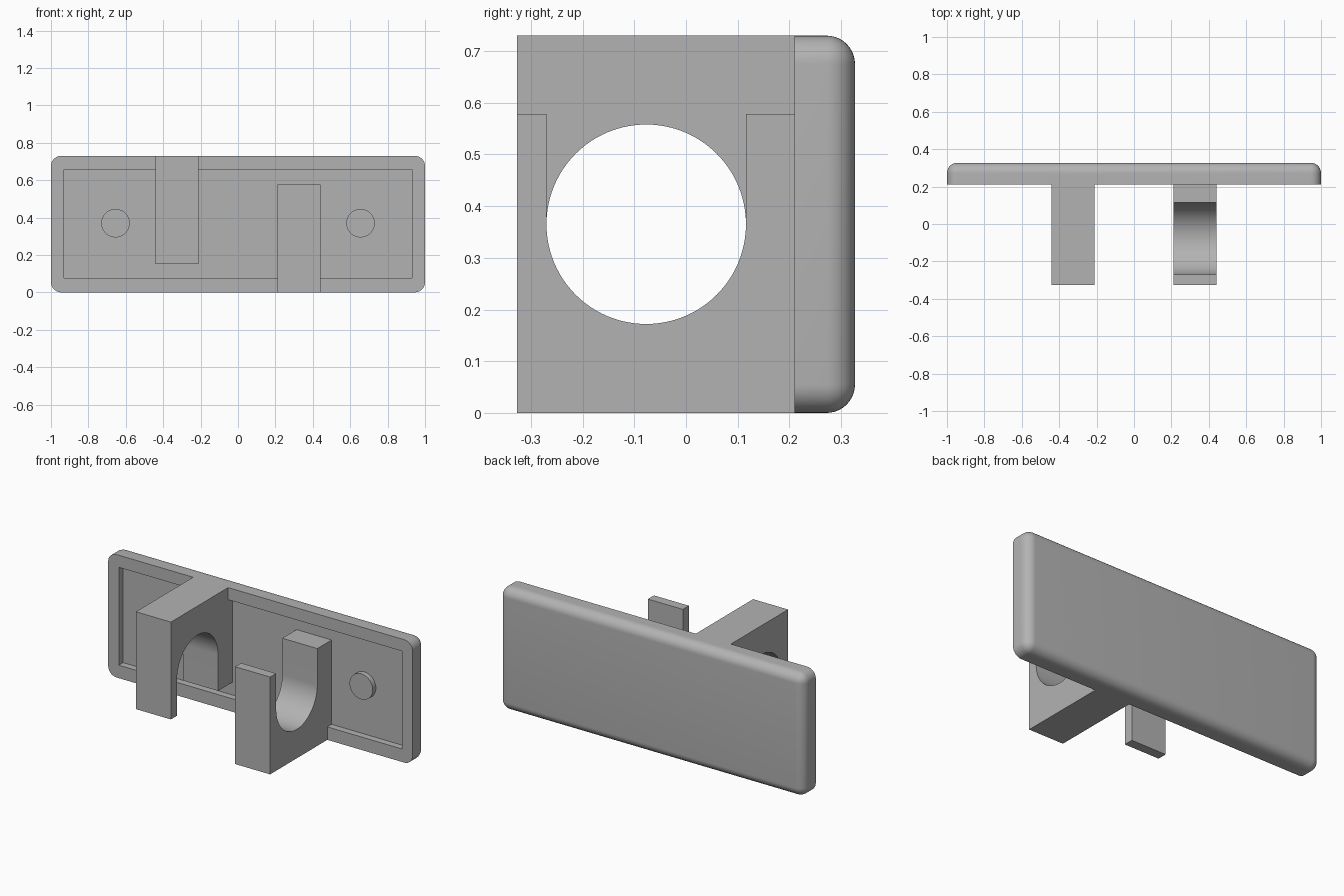
import bpy
import bmesh
from math import cos, sin, pi, radians
from mathutils import Matrix, Vector

if "Cube" in bpy.data.objects:
    bpy.data.objects.remove(bpy.data.objects["Cube"])

HEIGHT = 0.73
FRONT, BACK = 0.21, 0.327       # faces of the plate along y
FLOOR = 0.25                    # bottom of the front recess
EMBED = 0.265                   # how far attached parts reach into the plate
MID = HEIGHT / 2

grey = bpy.data.materials.new("plain grey")
grey.use_nodes = True
COLOUR = (0.45, 0.45, 0.45, 1)
grey.diffuse_color = COLOUR
grey.node_tree.nodes["Principled BSDF"].inputs["Base Color"].default_value = COLOUR


def finish(name, bm):
    bmesh.ops.recalc_face_normals(bm, faces=bm.faces[:])
    mesh = bpy.data.meshes.new(name)
    bm.to_mesh(mesh)
    bm.free()
    mesh.materials.append(grey)
    obj = bpy.data.objects.new(name, mesh)
    bpy.context.collection.objects.link(obj)
    return obj


def box(low, high):
    bm = bmesh.new()
    low, high = Vector(low), Vector(high)
    size = Matrix.Diagonal((*(high - low), 1))
    bmesh.ops.create_cube(bm, size=1, matrix=Matrix.Translation((low + high) / 2) @ size)
    return bm


def combine(target, tool, operation):
    """Apply a boolean to the target and discard the tool."""
    bpy.context.view_layer.objects.active = target
    mod = target.modifiers.new(operation, "BOOLEAN")
    mod.operation, mod.solver, mod.object = operation, "EXACT", tool
    bpy.ops.object.modifier_apply(modifier=mod.name)
    bpy.data.objects.remove(tool)


def hook(name, x_low, x_high, flip):
    """Block with a round-ended slot that opens upward, or downward if flipped."""
    front, tip, centre, radius, steps = -0.327, 0.578, -0.077, 0.193, 48
    arc = [(centre + radius * cos(pi + pi * i / steps),
            MID + radius * sin(pi + pi * i / steps)) for i in range(steps + 1)]
    profile = [(front, 0), (front, tip), (centre - radius, tip), *arc,
               (centre + radius, tip), (EMBED, tip), (EMBED, 0)]
    bm = bmesh.new()
    verts = [bm.verts.new((x_low, y, HEIGHT - z if flip else z)) for y, z in profile]
    face = bm.faces.new(verts)
    side = bmesh.ops.extrude_face_region(bm, geom=[face])["geom"]
    bmesh.ops.translate(bm, vec=(x_high - x_low, 0, 0),
                        verts=[v for v in side if isinstance(v, bmesh.types.BMVert)])
    return finish(name, bm)


def peg(name, x):
    bm = bmesh.new()
    top = FLOOR - 0.03
    place = Matrix.Translation((x, (top + EMBED) / 2, 0.37)) @ Matrix.Rotation(pi / 2, 4, "X")
    bmesh.ops.create_cone(bm, cap_ends=True, segments=48, radius1=0.076, radius2=0.076,
                          depth=EMBED - top, matrix=place)
    return finish(name, bm)


# Plate with every edge rounded except around its front face
bm = box((-1, FRONT, 0), (1, BACK, HEIGHT))
rounded = [e for e in bm.edges if any(v.co.y > FRONT + 0.01 for v in e.verts)]
bmesh.ops.bevel(bm, geom=rounded, offset=0.055, offset_type="OFFSET", segments=10,
                profile=0.5, affect="EDGES")
plate = finish("clip_plate", bm)

# Shallow rectangular recess in the front
recess = finish("recess_cutter", box((-0.93, FRONT - 0.1, 0.077), (0.93, FLOOR, 0.658)))
recess.hide_render = True
combine(plate, recess, "DIFFERENCE")

# Two opposed hooks and two locating pegs, fused to the plate
for part in (hook("right_hook", -0.442, -0.212, True),
             hook("left_hook", 0.21, 0.44, False),
             peg("right_peg", -0.655),
             peg("left_peg", 0.655)):
    combine(plate, part, "UNION")

# Smooth curved surfaces while keeping the corners crisp
bpy.ops.object.select_all(action="DESELECT")
plate.select_set(True)
bpy.context.view_layer.objects.active = plate
bpy.ops.object.shade_smooth_by_angle(angle=radians(30))
